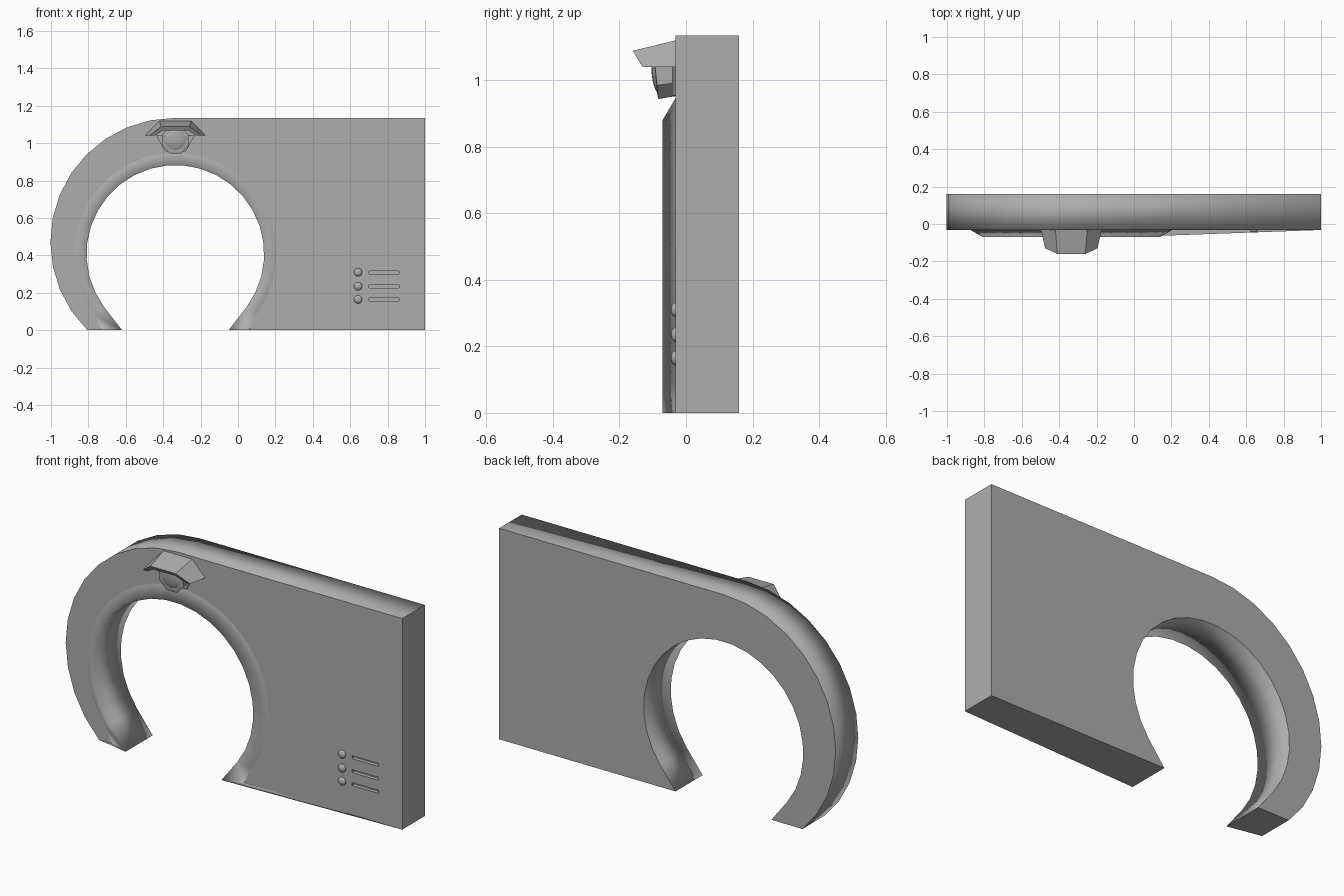
import bpy, bmesh
from math import radians, sin, cos

if "Cube" in bpy.data.objects:
    bpy.data.objects.remove(bpy.data.objects["Cube"])

CX, FRONT, BACK = -0.335, -0.032, 0.16
TOP = 1.135

grey = bpy.data.materials.new("dark_grey")
grey.diffuse_color = (0.42, 0.42, 0.42, 1)
grey.use_nodes = True
grey.node_tree.nodes["Principled BSDF"].inputs["Base Color"].default_value = grey.diffuse_color


def arc(cx, cz, r, a0, a1, n):
    return [(cx + r * cos(radians(a0 + (a1 - a0) * i / n)),
             cz + r * sin(radians(a0 + (a1 - a0) * i / n))) for i in range(n + 1)]


def loft(name, sections):
    """Bridge a list of equal-length closed point loops and cap both ends."""
    bm = bmesh.new()
    rows = [[bm.verts.new(p) for p in s] for s in sections]
    n = len(rows[0])
    for a, b in zip(rows, rows[1:]):
        for i in range(n):
            j = (i + 1) % n
            bm.faces.new((a[i], a[j], b[j], b[i]))
    bm.faces.new(rows[0])
    bm.faces.new(rows[-1])
    bmesh.ops.remove_doubles(bm, verts=bm.verts, dist=1e-5)
    bm.normal_update()
    bmesh.ops.recalc_face_normals(bm, faces=bm.faces)
    me = bpy.data.meshes.new(name)
    bm.to_mesh(me)
    bm.free()
    me.materials.append(grey)
    ob = bpy.data.objects.new(name, me)
    bpy.context.collection.objects.link(ob)
    return ob


def prism(name, profile, y0, y1):
    return loft(name, [[(x, y, z) for x, z in profile] for y in (y0, y1)])


def opening(r, foot):
    """Round opening with straight flared feet reaching the ground."""
    return [(CX - foot, 0)] + arc(CX, 0.408, r, 217, -37, 23) + [(CX + foot, 0)]


def dome(name, loc, r, depth, tilt=0):
    bpy.ops.mesh.primitive_uv_sphere_add(segments=16, ring_count=8, radius=r, location=loc,
                                         rotation=(radians(tilt), 0, 0))
    ob = bpy.context.object
    ob.name = name
    ob.scale.y = depth / r
    ob.data.materials.append(grey)
    bpy.ops.object.shade_smooth()


# Wall slab with rounded shoulder, round doorway and raised doorway rim
rim = [(1, 0), (1, TOP)] + arc(-0.34, 0.472, TOP - 0.472, 90, 225.4, 12)
rim[-1] = (-0.805, 0)
inner, outer = opening(0.475, 0.285), opening(0.54, 0.395)


def section(y_rim, hole, y_hole):
    return [(x, y_rim, z) for x, z in rim] + [(x, y_hole, z) for x, z in hole]


wall = loft("wall_slab", [section(BACK, inner, BACK), section(FRONT, inner, -0.07),
                          section(FRONT, outer, FRONT)])

# Label slots cut into the front, with a button beside each
for i, z in enumerate((0.165, 0.235, 0.31), 1):
    dome(f"button_{i}", (0.642, FRONT, z), 0.022, 0.014)
    cutter = prism("slot_cutter", [(0.70, z - 0.008), (0.86, z - 0.008),
                                   (0.86, z + 0.008), (0.70, z + 0.008)], FRONT + 0.02, -0.1)
    cutter.hide_render = True
    mod = wall.modifiers.new("slot", 'BOOLEAN')
    mod.operation, mod.solver, mod.object = 'DIFFERENCE', 'EXACT', cutter
    bpy.context.view_layer.objects.active = wall
    bpy.ops.object.modifier_apply(modifier=mod.name)
    bpy.data.objects.remove(cutter)

# Soft rounded shading on the wall's edges, flat on its large faces and slots
me = wall.data
me.shade_smooth()
vertex_normals = [v.normal.copy() for v in me.vertices]
normals = [None] * len(me.loops)
for p in me.polygons:
    in_slot = 0.69 < p.center.x < 0.87 and p.center.z < 0.34
    flat = abs(p.normal.y) > 0.99 or p.normal.z < -0.99 and p.center.z < 0.01 \
        or p.normal.x > 0.99 and p.center.x > 0.9 or in_slot
    for li in p.loop_indices:
        n = p.normal if flat else vertex_normals[me.loops[li].vertex_index]
        normals[li] = tuple(n)
me.normals_split_custom_set(normals)


# Lamp hood: folded visor of three panels
def hood_row(half_low, half_top, low, top, y_low, y_top):
    return [(CX - half_low, y_low, low), (CX - half_top, y_top, top),
            (CX + half_top, y_top, top), (CX + half_low, y_low, low)]


def visor(t):
    return [hood_row(0.162 - 1.4 * t, 0.085 - 0.5 * t, 1.04, 1.12 - t, FRONT, FRONT),
            hood_row(0.14 - 1.4 * t, 0.075 - 0.5 * t, 1.04, 1.089 - t, -0.13, -0.16 + t * 0.6)]


loft("lamp_hood", [o + i[::-1] for o, i in zip(visor(0), visor(0.02))])

# Lamp bracket, housing and lens
prism("lamp_bracket", [(CX - 0.105, 1.045), (CX + 0.105, 1.045),
                       (CX + 0.055, 0.955), (CX - 0.055, 0.955)], FRONT, -0.042)
rows = []
for y, r, lift in ((FRONT, 0.072, 1.02), (-0.09, 0.077, 1.015), (-0.092, 0.066, 1.015)):
    rows.append([(x, y - 0.1 * (z - lift), z) for x, z in arc(CX, lift, r, 22.5, 337.5, 7)])
loft("lamp_housing", rows)
dome("lamp_lens", (CX, -0.085, 1.018), 0.06, 0.018, 6)
